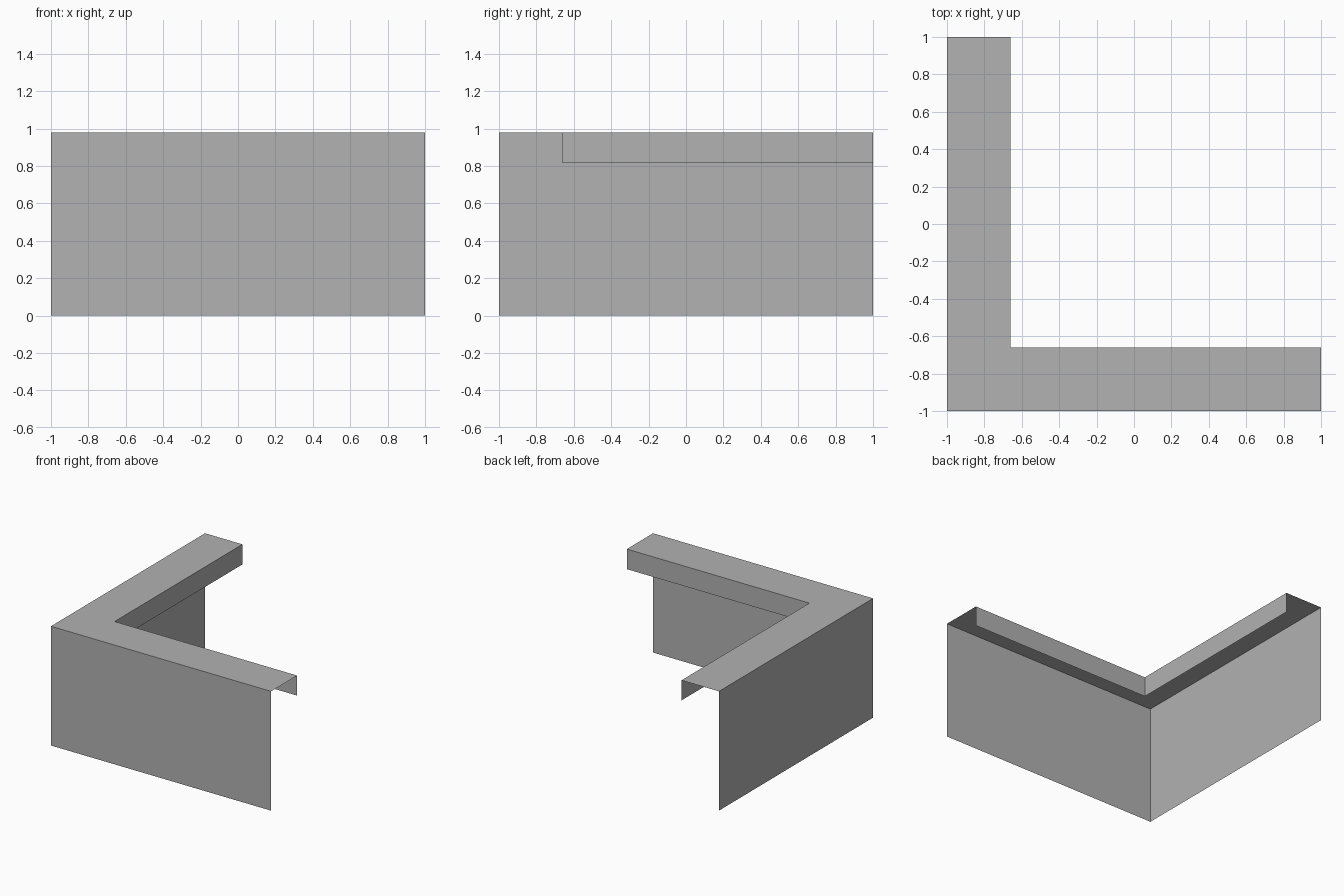
import bpy
import bmesh

cube = bpy.data.objects.get("Cube")
if cube:
    bpy.data.objects.remove(cube, do_unlink=True)

HEIGHT, LIP_BOTTOM, DEPTH = 0.98, 0.815, 0.34

# Plain grey sheet colour
grey = bpy.data.materials.new("plain_grey")
grey.use_nodes = True
colour = (0.445, 0.445, 0.445, 1)
grey.diffuse_color = colour
grey.node_tree.nodes["Principled BSDF"].inputs["Base Color"].default_value = colour


def l_path(inset, z):
    """Corner path running along the front, then along the side."""
    c = -1 + inset
    return [(1, c, z), (c, c, z), (c, 1, z)]


def sheet(name, upper, lower):
    """Mitred sheet between two corner paths."""
    bm = bmesh.new()
    a = [bm.verts.new(p) for p in l_path(*upper)]
    b = [bm.verts.new(p) for p in l_path(*lower)]
    for i in range(2):
        bm.faces.new((a[i], a[i + 1], b[i + 1], b[i]))
    mesh = bpy.data.meshes.new(name)
    bm.to_mesh(mesh)
    bm.free()
    mesh.materials.append(grey)
    obj = bpy.data.objects.new(name, mesh)
    bpy.context.collection.objects.link(obj)


# Tall outer walls, flat top and short hanging inner lip
sheet("outer_walls", (0, HEIGHT), (0, 0))
sheet("top_ledge", (DEPTH, HEIGHT), (0, HEIGHT))
sheet("inner_lip", (DEPTH, LIP_BOTTOM), (DEPTH, HEIGHT))
